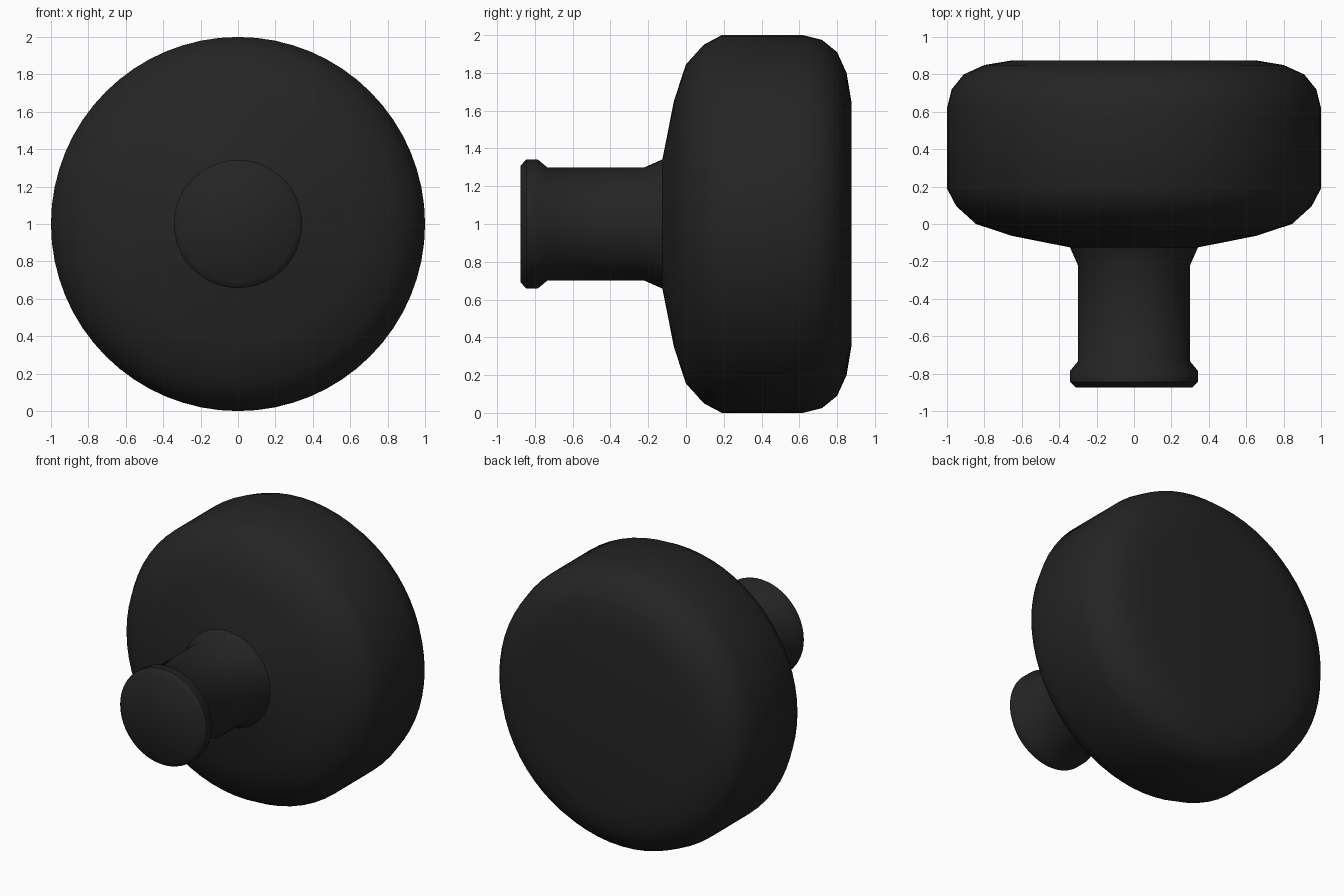
import bpy, bmesh, math

if "Cube" in bpy.data.objects:
    bpy.data.objects.remove(bpy.data.objects["Cube"])

# Black rubber-like finish
black = bpy.data.materials.new("matte_black")
black.diffuse_color = (0.018, 0.018, 0.018, 1)
black.use_nodes = True
black.node_tree.nodes["Principled BSDF"].inputs["Base Color"].default_value = black.diffuse_color

SEGMENTS = 64
CENTRE_Z = 1.0

# Lathe profile as (y, radius): mounting stem, flared neck, rounded head
stem = [(-0.875, 0.31), (-0.845, 0.342), (-0.785, 0.342), (-0.735, 0.30), (-0.22, 0.30)]
neck = [(-0.125, 0.342), (-0.063, 0.655)]
head = [(0.0, 0.845), (0.095, 0.95), (0.19, 1.0), (0.62, 1.0),
        (0.72, 0.975), (0.80, 0.91), (0.85, 0.80), (0.875, 0.65)]


def lathe_y(name, profile):
    """Spin a profile around the y axis and cap both ends."""
    bm = bmesh.new()
    rings = []
    for y, r in profile:
        ring = []
        for i in range(SEGMENTS):
            a = 2 * math.pi * i / SEGMENTS
            ring.append(bm.verts.new((r * math.cos(a), y, CENTRE_Z + r * math.sin(a))))
        rings.append(ring)
    for a, b in zip(rings, rings[1:]):
        for i in range(SEGMENTS):
            j = (i + 1) % SEGMENTS
            bm.faces.new((a[i], a[j], b[j], b[i]))
    bm.faces.new(rings[0])
    bm.faces.new(rings[-1])
    bmesh.ops.recalc_face_normals(bm, faces=bm.faces[:])
    mesh = bpy.data.meshes.new(name)
    bm.to_mesh(mesh)
    bm.free()
    mesh.materials.append(black)
    obj = bpy.data.objects.new(name, mesh)
    bpy.context.collection.objects.link(obj)
    return obj


# Round knob, smooth with a crisp stem end
knob = lathe_y("round_knob", stem + neck + head)
bpy.context.view_layer.objects.active = knob
knob.select_set(True)
bpy.ops.object.shade_smooth_by_angle(angle=math.radians(44))
